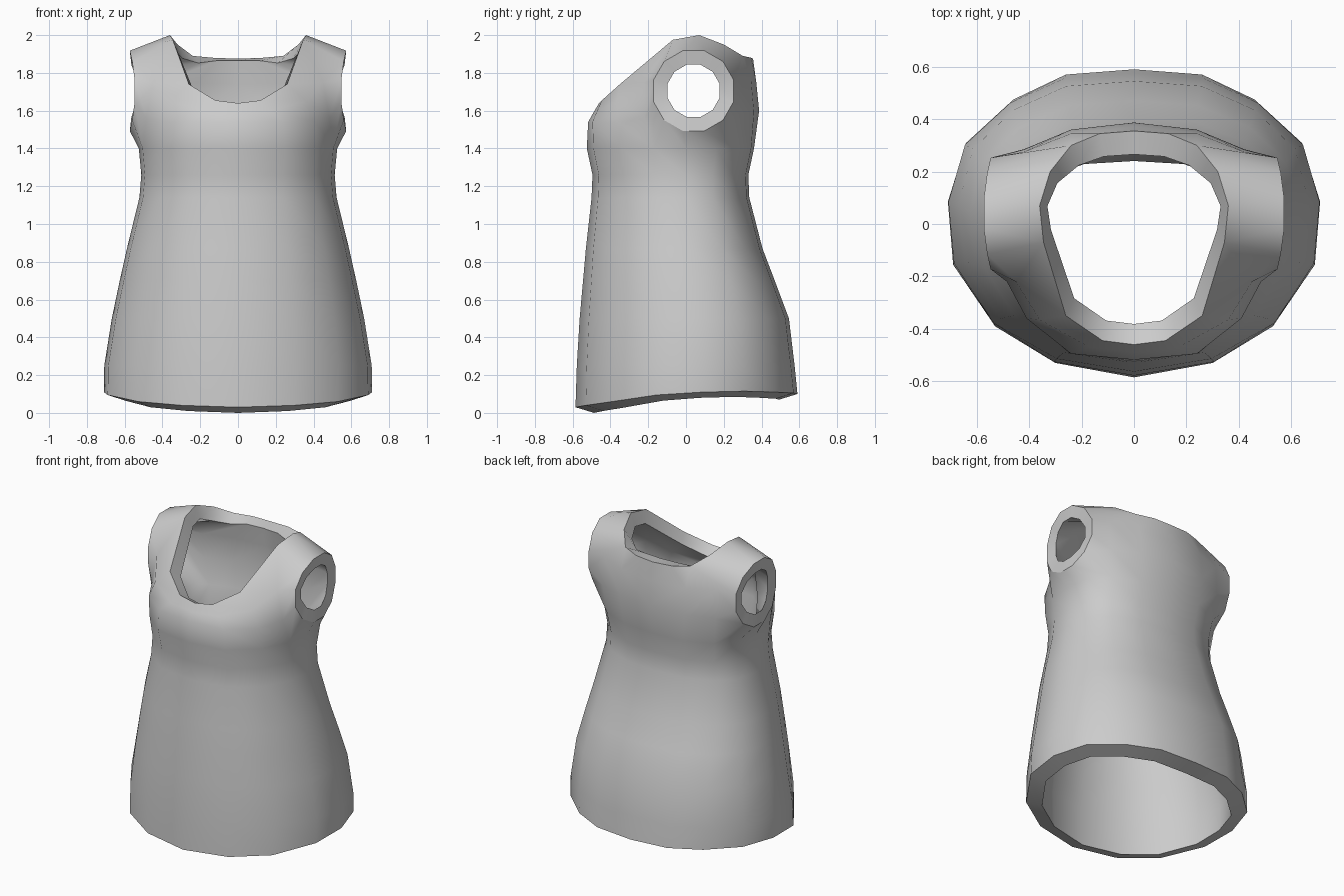
import bpy
import bmesh
import math
from mathutils import Vector

if "Cube" in bpy.data.objects:
    bpy.data.objects.remove(bpy.data.objects["Cube"])

THICK = 0.09
ARM_C = Vector((0, 0.04, 1.705))
ARM_R = 0.22

# Half outlines run from centre back round the side to centre front
HEM = [(0, .59), (.26, .57), (.46, .475), (.64, .31), (.71, .085),
       (.69, -.155), (.53, -.39), (.30, -.53), (0, -.585)]
CHEST = [(0, .36), (.22, .345), (.40, .27), (.50, .16), (.525, 0),
         (.505, -.17), (.42, -.34), (.25, -.49), (0, -.525)]
HEM_Z = [.10, .105, .11, .115, .11, .095, .06, .04, .03]
# Body levels: height, half width, back y, front y
LEVELS = [(.25, .708, .575, -.578), (.5, .668, .545, -.563), (.7, .626, .47, -.545),
          (.87, .588, .405, -.53), (1.14, .522, .335, -.5), (1.26, .512, .33, -.495)]
# Upper torso rows; the gap at the side is the armhole
ROW_1 = {0: (0, .387, 1.6), 1: (.24, .36, 1.59), 2: (.42, .285, 1.58),
         5: (.485, -.22, 1.56), 6: (.41, -.36, 1.54), 7: (.24, -.495, 1.54), 8: (0, -.518, 1.54)}
ROW_2 = {0: (0, .372, 1.75), 1: (.24, .345, 1.76), 2: (.42, .275, 1.77),
         5: (.45, -.22, 1.75), 6: (.36, -.365, 1.65), 7: (.17, -.47, 1.6), 8: (0, -.49, 1.59)}
NECK = [(0, .355, 1.875), (.13, .345, 1.88), (.24, .30, 1.89), (.32, .2, 1.95), (.36, .07, 2.0),
        (.345, -.07, 1.975), (.26, -.35, 1.74), (.12, -.445, 1.655), (0, -.46, 1.64)]


def level(z, w, back, front):
    """Blend the hem outline into the chest outline and fit it to a size."""
    t = z / 1.4
    ring = []
    for (hx, hy), (cx, cy) in zip(HEM, CHEST):
        x = (1 - t) * hx / .71 + t * cx / .525
        f = (1 - t) * (hy + .585) / 1.175 + t * (cy + .525) / .885
        ring.append((x * w, front + f * (back - front), z))
    return ring


def arm_point(k):
    a = math.radians(-45 - 30 * k)
    return (.545 + .03 * math.sin(a) ** 2,
            ARM_C.y + ARM_R * math.cos(a), ARM_C.z + ARM_R * math.sin(a))


def build_half(bm, side):
    def add(p):
        return bm.verts.new((p[0] * side, p[1], p[2]))

    rows = [[add((x, y, z)) for (x, y), z in zip(HEM, HEM_Z)]]
    rows += [[add(p) for p in level(*lv)] for lv in LEVELS]
    rows.append([add((x, y, 1.4)) for x, y in CHEST])
    for a, b in zip(rows, rows[1:]):
        for j in range(8):
            bm.faces.new((a[j], a[j + 1], b[j + 1], b[j]))

    # Front and back panels above the chest
    chest = rows[-1]
    r1 = {j: add(p) for j, p in ROW_1.items()}
    r2 = {j: add(p) for j, p in ROW_2.items()}
    neck = [add(p) for p in NECK]
    for a, b in ((chest, r1), (r1, r2), (r2, neck)):
        for j in (0, 1, 5, 6, 7):
            bm.faces.new((a[j], a[j + 1], b[j + 1], b[j]))

    # Shoulder and underarm strip ending at the armhole
    loop = chest[2:6] + [r1[5], r2[5]] + neck[5:1:-1] + [r2[2], r1[2]]
    arm = [add(arm_point(k)) for k in range(12)]
    for k in range(12):
        n = (k + 1) % 12
        bm.faces.new((loop[k], loop[n], arm[n], arm[k]))


# Outer shell
bm = bmesh.new()
for side in (1, -1):
    build_half(bm, side)
bmesh.ops.remove_doubles(bm, verts=bm.verts, dist=1e-4)
bmesh.ops.recalc_face_normals(bm, faces=bm.faces)
front = min(bm.faces, key=lambda f: f.calc_center_median().y)
if front.normal.y > 0:
    bmesh.ops.reverse_faces(bm, faces=bm.faces)
bm.normal_update()

# Inner lining, with hem and armholes set square to their openings
outer_faces = list(bm.faces)
rims = [e for e in bm.edges if e.is_boundary]
rim_verts = {v for e in rims for v in e.verts}
inner = {}
for v in list(bm.verts):
    p = v.co - v.normal * THICK
    if v in rim_verts and v.co.z < .5:
        flat = Vector((v.normal.x, v.normal.y, 0)).normalized()
        p = v.co - flat * (THICK + .008) - Vector((0, 0, .03))
    elif v in rim_verts and abs(v.co.x) > .5:
        c = Vector((v.co.x * .985, ARM_C.y, ARM_C.z))
        p = c + (v.co - c) * .65
        p.x = c.x
    inner[v] = bm.verts.new(p)
for f in outer_faces:
    bm.faces.new([inner[v] for v in reversed(f.verts)])
for e in rims:
    lp = e.link_loops[0]
    a, b = lp.vert, lp.link_loop_next.vert
    bm.faces.new((b, a, inner[a], inner[b]))
    # Keep the opening edges crisp
    e.smooth = False
    bm.edges.get((inner[a], inner[b])).smooth = False
for f in bm.faces:
    f.smooth = True

mesh = bpy.data.meshes.new("sleeveless_top")
bm.to_mesh(mesh)
bm.free()
top = bpy.data.objects.new("sleeveless_top", mesh)
bpy.context.collection.objects.link(top)

# Plain grey cloth
cloth = bpy.data.materials.new("grey_cloth")
cloth.use_nodes = True
color = (0.6, 0.6, 0.6, 1)
cloth.diffuse_color = color
cloth.node_tree.nodes["Principled BSDF"].inputs["Base Color"].default_value = color
mesh.materials.append(cloth)
